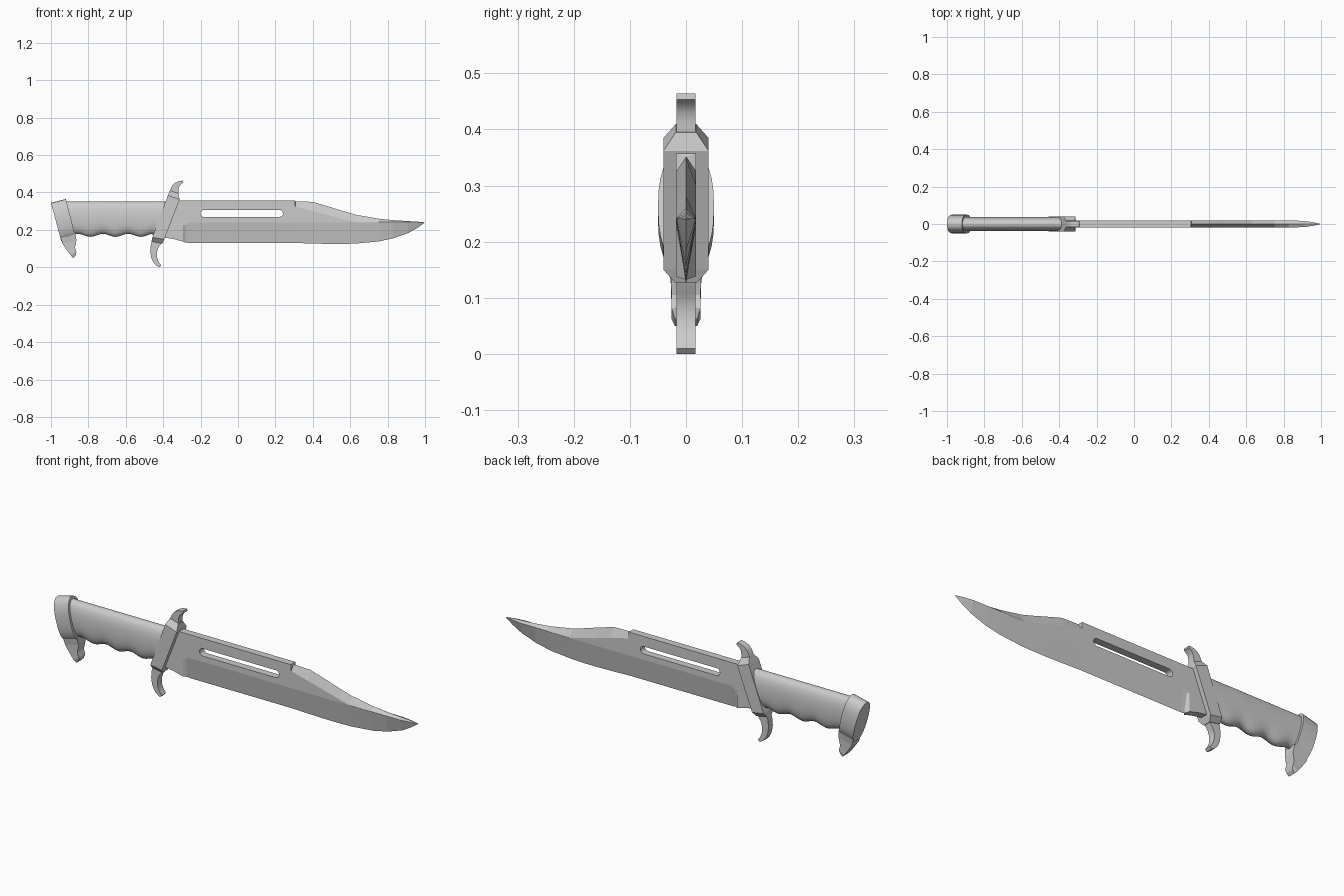
import bpy, bmesh
from math import cos, sin, pi


def finish(name, bm, smooth=None):
    bmesh.ops.remove_doubles(bm, verts=bm.verts, dist=1e-5)
    bmesh.ops.recalc_face_normals(bm, faces=bm.faces)
    mesh = bpy.data.meshes.new(name)
    bm.to_mesh(mesh)
    bm.free()
    ob = bpy.data.objects.new(name, mesh)
    bpy.context.collection.objects.link(ob)
    if smooth:
        bpy.ops.object.select_all(action='DESELECT')
        ob.select_set(True)
        bpy.context.view_layer.objects.active = ob
        bpy.ops.object.shade_smooth_by_angle(angle=smooth)
    return ob


def loft(name, rings, smooth=None):
    """Skin a list of equally long rings and cap both ends."""
    bm = bmesh.new()
    vs = [[bm.verts.new(p) for p in r] for r in rings]
    n = len(rings[0])
    for a, b in zip(vs, vs[1:]):
        for i in range(n):
            j = (i + 1) % n
            bm.faces.new((a[i], a[j], b[j], b[i]))
    bm.faces.new(vs[0])
    bm.faces.new(vs[-1])
    return finish(name, bm, smooth)


def plate(name, outline, half, smooth=None):
    """Extrude an x-z outline to both sides of y = 0."""
    return loft(name, [[(x, y, z) for x, z in outline] for y in (-half, half)], smooth)


def oval(bottom, top, half, power=1.0, n=28):
    """Rounded cross-section spanning two x-z points, half wide in y."""
    ring = []
    for i in range(n):
        a = 2 * pi * i / n
        c, s = cos(a), sin(a)
        c = abs(c) ** power * (1 if c > 0 else -1)
        s = abs(s) ** power * (1 if s > 0 else -1)
        t = (c + 1) / 2
        ring.append((bottom[0] + (top[0] - bottom[0]) * t, half * s,
                     bottom[1] + (top[1] - bottom[1]) * t))
    return ring


# Blade: x, top z, upper ridge z, lower ridge z, edge z, then half widths of spine, ridge, edge
W = 0.018
stations = [
    (-0.40, 0.340, 0.32, 0.24, 0.160, W, W, W),
    (-0.34, 0.357, 0.325, 0.24, 0.150, W, W, W),
    (-0.295, 0.357, 0.325, 0.225, 0.138, W, W, W),
    (-0.28, 0.357, 0.325, 0.228, 0.132, W, W, 0),
    (-0.26, 0.357, 0.325, 0.24, 0.130, W, W, 0),
    (0.305, 0.357, 0.325, 0.24, 0.130, W, W, 0),
    (0.307, 0.352, 0.325, 0.24, 0.130, 0, W, 0),
    (0.40, 0.350, 0.301, 0.24, 0.127, 0, W, 0),
    (0.49, 0.323, 0.277, 0.24, 0.125, 0, W, 0),
    (0.57, 0.298, 0.256, 0.24, 0.125, 0, W, 0),
    (0.63, 0.281, 0.241, 0.24, 0.127, 0, W, 0),
    (0.75, 0.260, 0.241, 0.24, 0.138, 0, W, 0),
    (0.83, 0.252, 0.241, 0.24, 0.155, 0, W, 0),
    (0.91, 0.247, 0.241, 0.24, 0.183, 0, 0.017, 0),
    (0.96, 0.244, 0.241, 0.24, 0.211, 0, 0.009, 0),
    (1.00, 0.240, 0.240, 0.24, 0.240, 0, 0, 0),
]
rings = []
for x, t, u, l, b, wt, w, wb in stations:
    side = [(wt, t), (w, u), (w, l), (wb, b)]
    rings.append([(x, y, z) for y, z in side] + [(x, -y, z) for y, z in reversed(side)])
blade = loft("blade", rings)

# Slot cut through the blade
r, zc = 0.0185, 0.288
slot = [(cx + r * cos(a0 + pi * i / 8), zc + r * sin(a0 + pi * i / 8))
        for cx, a0 in ((0.222, -pi / 2), (-0.182, pi / 2)) for i in range(9)]
cutter = plate("slot_cutter", slot, 0.1)
cutter.hide_render = True
cutter.hide_set(True)
mod = blade.modifiers.new("slot", 'BOOLEAN')
mod.object = cutter
mod.operation = 'DIFFERENCE'
mod.solver = 'EXACT'

# Handle with finger grooves along its underside
rings = []
N = 40
for i in range(N + 1):
    t = i / N
    xb, xt = -0.89 + 0.46 * t, -0.94 + 0.58 * t
    zb = 0.171 + 0.008 * cos(2 * pi * (xb + 0.722) / 0.135)
    if t > 0.93:
        zb -= 0.012 * (t - 0.93) / 0.07
    rings.append(oval((xb, zb), (xt, 0.352), 0.038, 0.85))
loft("handle", rings, 0.6)

# Pommel cap and its hooked tooth
loft("pommel", [oval((-0.945, 0.14), (-1.0, 0.345), 0.05, 0.85),
                oval((-0.868, 0.158), (-0.92, 0.365), 0.05, 0.85)], 0.6)
tooth_rows = [((-0.955, 0.185), (-0.87, 0.185), 0.034),
              ((-0.938, 0.125), (-0.864, 0.145), 0.027),
              ((-0.912, 0.088), (-0.872, 0.105), 0.026),
              ((-0.893, 0.063), (-0.864, 0.082), 0.026),
              ((-0.880, 0.050), (-0.868, 0.063), 0.020)]


def bar(name, rows):
    loft(name, [[(a[0], -h, a[1]), (b[0], -h, b[1]), (b[0], h, b[1]), (a[0], h, a[1])]
                for a, b, h in rows])


bar("pommel_tooth", tooth_rows)

# Slanted guard block with chamfered ends
bar("guard", [((-0.462, 0.138), (-0.405, 0.127), 0.02),
              ((-0.458, 0.160), (-0.394, 0.150), 0.04),
              ((-0.375, 0.385), (-0.312, 0.362), 0.04),
              ((-0.364, 0.410), (-0.318, 0.395), 0.018)])

# Curved quillons above and below the guard
plate("upper_quillon", [(-0.375, 0.38), (-0.364, 0.41), (-0.352, 0.436), (-0.338, 0.451),
                        (-0.318, 0.460), (-0.294, 0.464), (-0.292, 0.453), (-0.306, 0.444),
                        (-0.315, 0.430), (-0.319, 0.412), (-0.319, 0.38)], 0.017, 0.6)
plate("lower_quillon", [(-0.455, 0.16), (-0.466, 0.12), (-0.469, 0.085), (-0.464, 0.052),
                        (-0.453, 0.027), (-0.437, 0.009), (-0.420, 0.0), (-0.411, 0.010),
                        (-0.424, 0.028), (-0.433, 0.052), (-0.434, 0.080), (-0.425, 0.108),
                        (-0.405, 0.132), (-0.40, 0.16)], 0.017, 0.6)
